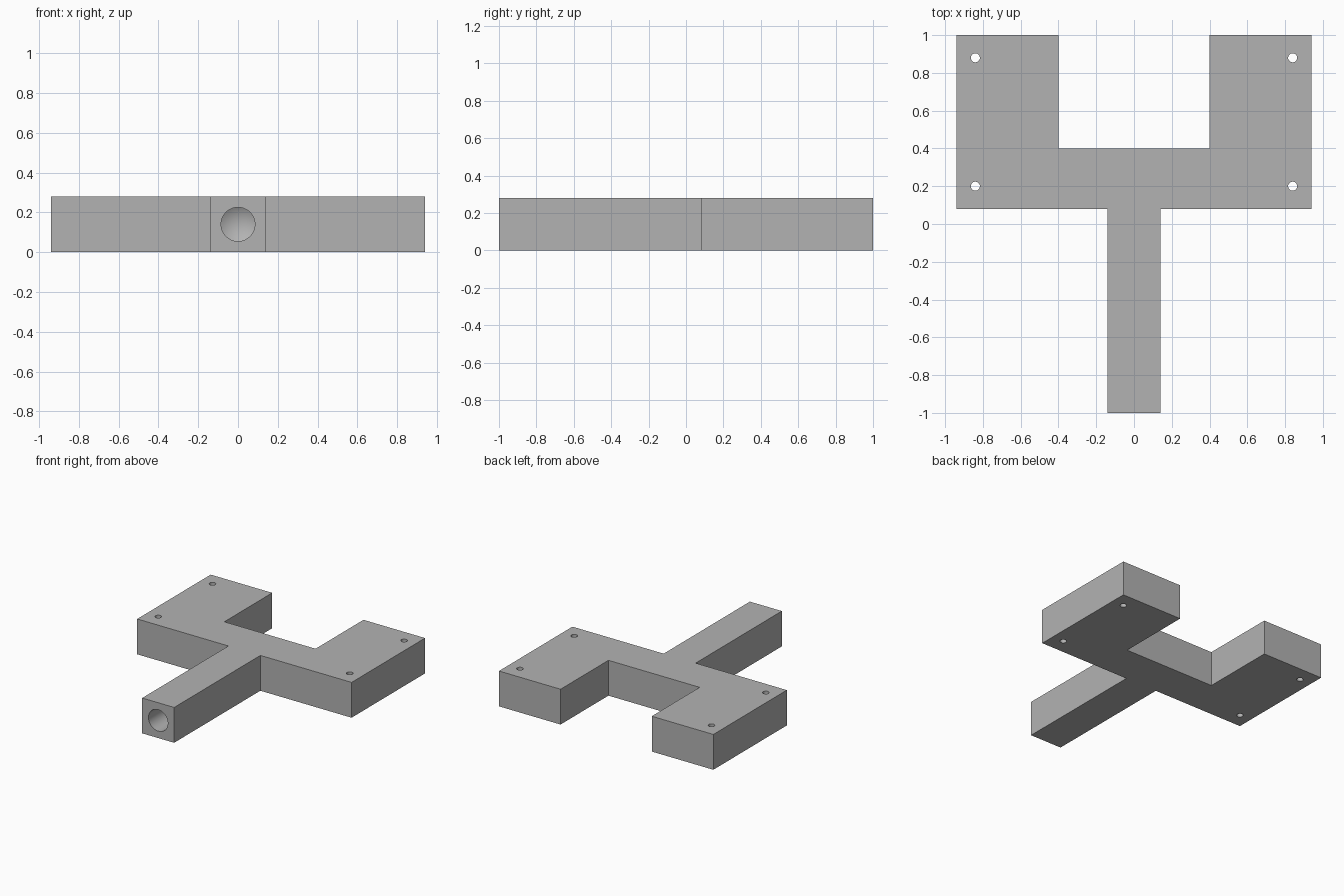
import bpy, bmesh
from math import pi
from mathutils import Matrix, Vector

cube = bpy.data.objects.get("Cube")
if cube:
    bpy.data.objects.remove(cube, do_unlink=True)

HEIGHT = 0.28
HALF_OUTLINE = [(0.14, -1), (0.14, 0.08), (0.94, 0.08), (0.94, 1), (0.40, 1), (0.40, 0.40)]
BORE_RADIUS, BORE_DEPTH, TIP = 0.085, 0.5, 0.05
PIN_RADIUS = 0.024

grey = bpy.data.materials.new("plain grey")
grey.use_nodes = True
colour = (0.45, 0.45, 0.45, 1)
grey.diffuse_color = colour
grey.node_tree.nodes["Principled BSDF"].inputs["Base Color"].default_value = colour


def make_object(name, bm):
    bmesh.ops.recalc_face_normals(bm, faces=bm.faces)
    mesh = bpy.data.meshes.new(name)
    bm.to_mesh(mesh)
    bm.free()
    mesh.materials.append(grey)
    obj = bpy.data.objects.new(name, mesh)
    bpy.context.collection.objects.link(obj)
    return obj


def lathe(name, profile, matrix, sides):
    """Closed solid turned about z from (radius, z) points, then placed."""
    bm = bmesh.new()
    verts = [bm.verts.new((r, 0, z)) for r, z in profile]
    edges = [bm.edges.new(pair) for pair in zip(verts, verts[1:])]
    bmesh.ops.spin(bm, geom=verts + edges, axis=(0, 0, 1), cent=(0, 0, 0),
                   angle=2 * pi, steps=sides)
    bmesh.ops.remove_doubles(bm, verts=bm.verts, dist=0.0001)
    bmesh.ops.transform(bm, matrix=matrix, verts=bm.verts)
    return make_object(name, bm)


# Forked plate with its handle, mirrored outline extruded upward
bm = bmesh.new()
outline = HALF_OUTLINE + [(-x, y) for x, y in reversed(HALF_OUTLINE)]
base = bm.faces.new([bm.verts.new((x, y, 0)) for x, y in outline])
raised = bmesh.ops.extrude_face_region(bm, geom=[base], use_keep_orig=True)
bmesh.ops.translate(bm, vec=(0, 0, HEIGHT),
                    verts=[v for v in raised["geom"] if isinstance(v, bmesh.types.BMVert)])
plate = make_object("forked_plate", bm)

# Drilled bore in the handle end, with a conical bottom
bore_place = Matrix.Translation((0, -1, HEIGHT / 2)) @ Matrix.Rotation(-pi / 2, 4, "X")
cutters = [lathe("bore_cutter",
                 [(0, -0.1), (BORE_RADIUS, -0.1), (BORE_RADIUS, BORE_DEPTH), (0, BORE_DEPTH + TIP)],
                 bore_place, 64)]

# Four small through holes in the fork arms
for side in (-1, 1):
    for y in (0.20, 0.88):
        cutters.append(lathe("pin_hole_cutter",
                             [(0, -0.1), (PIN_RADIUS, -0.1), (PIN_RADIUS, HEIGHT + 0.1), (0, HEIGHT + 0.1)],
                             Matrix.Translation((side * 0.84, y, 0)), 32))

bpy.ops.object.select_all(action="DESELECT")
bpy.context.view_layer.objects.active = plate
plate.select_set(True)
for cutter in cutters:
    cutter.hide_render = True
    cut = plate.modifiers.new("hole", "BOOLEAN")
    cut.operation = "DIFFERENCE"
    cut.solver = "EXACT"
    cut.object = cutter
    bpy.ops.object.modifier_apply(modifier=cut.name)
    bpy.data.objects.remove(cutter, do_unlink=True)

bpy.ops.object.shade_smooth_by_angle(angle=pi / 8)
